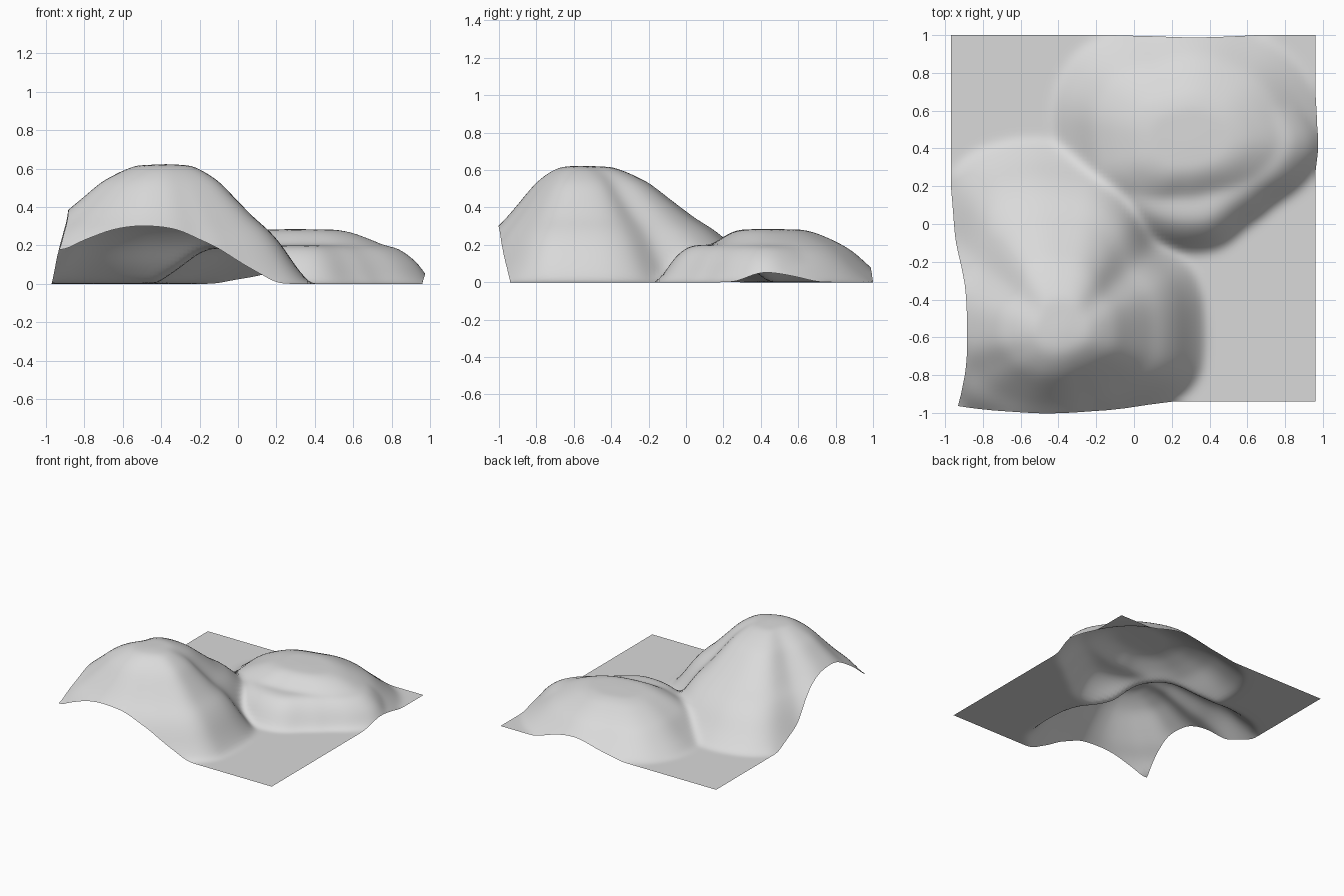
import bpy, bmesh, math

cube = bpy.data.objects.get("Cube")
if cube:
    bpy.data.objects.remove(cube, do_unlink=True)

SEGMENTS = 88
WEST, EAST, SOUTH, NORTH = -0.97, 0.96, -0.94, 1.0


def interpolate(points, value):
    """Piecewise linear lookup through sorted (key, result) points."""
    if value <= points[0][0]:
        return points[0][1]
    for (a, start), (b, end) in zip(points, points[1:]):
        if value <= b:
            return start + (end - start) * (value - a) / (b - a)
    return points[-1][1]


class Hill:
    """A mound with a peak, a footprint radius per compass angle and a slope profile."""

    def __init__(self, centre, height, footprint, profile):
        self.centre, self.height, self.profile = centre, height, profile
        first, last = footprint[0], footprint[-1]
        self.footprint = ([(last[0] - 360, last[1])] + footprint
                          + [(first[0] + 360, first[1])])

    def radius(self, angle):
        # average over a small arc so the footprint has no corners
        arc = [interpolate(self.footprint, (angle + step) % 360) for step in (-6, -3, 0, 3, 6)]
        return sum(arc) / len(arc)

    def at(self, x, y):
        dx, dy = x - self.centre[0], y - self.centre[1]
        angle = math.degrees(math.atan2(dy, dx)) % 360
        reach = math.hypot(dx, dy) / self.radius(angle)
        return self.height * interpolate(self.profile, reach)


# Tall hill: steep at the front, long slope to the back
tall_hill = Hill(
    (-0.37, -0.57), 0.625,
    [(0, .74), (21, .76), (30, .75), (39, .7), (48, .72), (58, .86), (75, .98),
     (90, .99), (103, 1.04), (120, 1.06), (128, .99), (136, .87), (145, .84),
     (163, .93), (180, .92), (192, .94), (202, .84), (214, .82), (229, .74),
     (262, .64), (291, .58), (315, .62), (329, .69), (340, .76)],
    [(0, 1), (.18, .985), (.27, .93), (.37, .85), (.48, .71), (.61, .55),
     (.72, .44), (.8, .33), (.9, .15), (1, 0)])

# Low hill: broad and flat on top
low_hill = Hill(
    (0.3, 0.42), 0.285,
    [(0, .75), (20, .72), (45, .7), (62, .67), (90, .67), (110, .65), (140, .77),
     (160, .77), (180, .71), (200, .72), (225, .6), (255, .45), (285, .43),
     (304, .46), (327, .56), (345, .67)],
    [(0, 1), (.3, .99), (.41, .93), (.56, .78), (.7, .6), (.85, .28), (1, 0)])

# Terrace: lower shelf with a steep bank around the low hill's front
terrace = Hill(
    low_hill.centre, 0.2,
    [(0, .74), (20, .66), (45, .55), (180, .52), (230, .58), (255, .57), (285, .57),
     (304, .52), (327, .55), (345, .66)],
    [(0, 1), (.64, 1), (.74, .93), (.86, .62), (.95, .2), (1, 0)])


def ground_height(x, y):
    return max(hill.at(x, y) for hill in (tall_hill, low_hill, terrace))


def edge_pull(distance):
    return max(0, 1 - distance / 0.5)


# Terrain sheet
bm = bmesh.new()
bmesh.ops.create_grid(bm, x_segments=SEGMENTS, y_segments=SEGMENTS, size=0.5)
for v in bm.verts:
    x = WEST + (v.co.x + 0.5) * (EAST - WEST)
    y = SOUTH + (v.co.y + 0.5) * (NORTH - SOUTH)
    h = ground_height(x, y)
    # raised borders lean away from the flat outline
    shift_x = h * (0.27 * edge_pull(x - WEST) + 0.2 * edge_pull(EAST - x))
    shift_y = -0.17 * h * (edge_pull(y - SOUTH) + edge_pull(NORTH - y))
    x, y = x + shift_x, y + shift_y
    v.co = (x, y, ground_height(x, y))

# Soften the creases in height only
for _ in range(5):
    softened = {}
    for v in bm.verts:
        near = [e.other_vert(v) for e in v.link_edges if e.is_boundary or not v.is_boundary]
        softened[v] = 0.5 * v.co.z + 0.5 * sum(n.co.z for n in near) / len(near)
    for v, z in softened.items():
        v.co.z = z

mesh = bpy.data.meshes.new("terrain")
bm.to_mesh(mesh)
bm.free()
terrain = bpy.data.objects.new("terrain", mesh)
bpy.context.collection.objects.link(terrain)

# Plain grey ground
grey = bpy.data.materials.new("light grey")
grey.use_nodes = True
colour = (0.7, 0.7, 0.7, 1)
grey.diffuse_color = colour
grey.node_tree.nodes["Principled BSDF"].inputs["Base Color"].default_value = colour
mesh.materials.append(grey)
mesh.shade_smooth()
